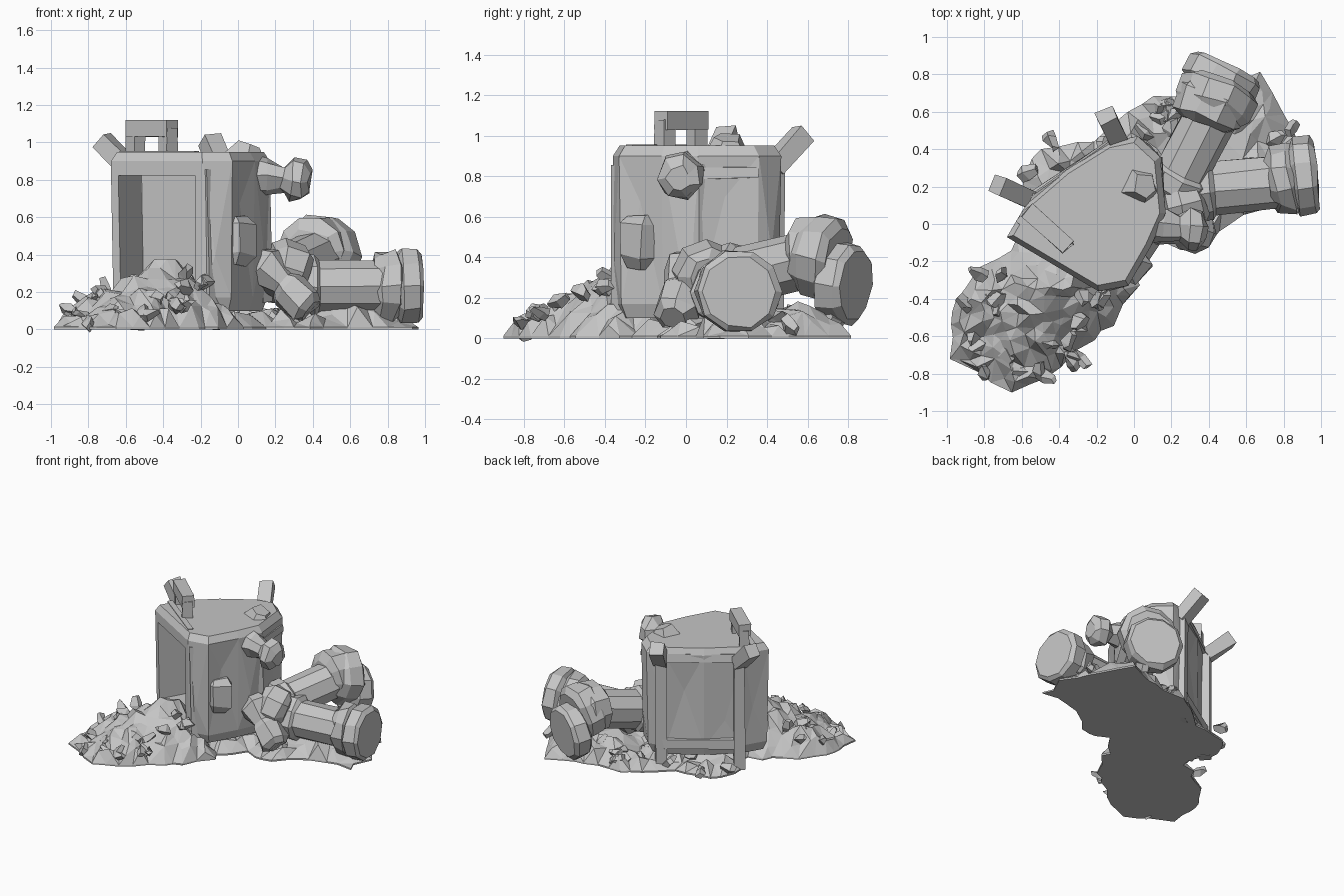
import bpy, bmesh, math, random
from mathutils import Vector
from mathutils.geometry import delaunay_2d_cdt

random.seed(4)
if "Cube" in bpy.data.objects:
    bpy.data.objects.remove(bpy.data.objects["Cube"])

stone = bpy.data.materials.new("plain_grey")
stone.use_nodes = True
GREY = (0.56, 0.56, 0.56, 1)
stone.diffuse_color = GREY
stone.node_tree.nodes["Principled BSDF"].inputs["Base Color"].default_value = GREY


def finish(bm, name):
    bmesh.ops.recalc_face_normals(bm, faces=bm.faces)
    mesh = bpy.data.meshes.new(name)
    bm.to_mesh(mesh)
    bm.free()
    mesh.materials.append(stone)
    obj = bpy.data.objects.new(name, mesh)
    bpy.context.collection.objects.link(obj)


def wobble(amount):
    return Vector([random.uniform(-amount, amount) for _ in range(3)])


def skin(bm, rings):
    for low, high in zip(rings, rings[1:]):
        for i in range(len(low)):
            j = (i + 1) % len(low)
            bm.faces.new((low[i], low[j], high[j], high[i]))
    bm.faces.new(rings[0][::-1])
    bm.faces.new(rings[-1])


def spun(name, a, b, profile, sides=9, rough=0.0, turn=0.0):
    """Faceted solid along a-b; profile holds (fraction along, radius)."""
    a, b = Vector(a), Vector(b)
    axis = (b - a).normalized()
    side = axis.cross(Vector((0, 0, 1)))
    side = side.normalized() if side.length > 0.05 else Vector((0.62, -0.78, 0))
    up = side.cross(axis)
    bm = bmesh.new()
    rings = []
    for t, r in profile:
        angles = [turn + math.tau * i / sides for i in range(sides)]
        rings.append([bm.verts.new(a.lerp(b, t) + r * (side * math.cos(q) + up * math.sin(q))
                                   + wobble(rough)) for q in angles])
    skin(bm, rings)
    finish(bm, name)


def beam(name, a, b, width, rough=0.0):
    r = width / math.sqrt(2)
    spun(name, a, b, [(0, r), (1, r)], 4, rough, math.pi / 4)


# Main housing: irregular prism with a chamfered top and a deep doorway
plan = [(-0.68, -0.07), (-0.19, -0.36), (-0.03, -0.33), (0.09, -0.12), (0.17, 0.06),
        (0.14, 0.36), (0.02, 0.47), (-0.12, 0.44), (-0.36, 0.29), (-0.58, 0.1)]
middle = Vector((-0.24, 0.04))
bm = bmesh.new()
rings = []
for z, s in ((0.1, 0.9), (0.17, 0.97), (0.9, 1), (0.95, 0.92)):
    flat = [middle + (Vector(p) - middle) * s for p in plan]
    rings.append([bm.verts.new((p.x, p.y, z)) for p in flat])
skin(bm, rings)
bmesh.ops.recalc_face_normals(bm, faces=bm.faces)
tall = [f for f in bm.faces if abs(f.normal.z) < 0.2 and 0.4 < f.calc_center_median().z < 0.7]
door = min(tall, key=lambda f: f.normal.dot(Vector((0.5, 0.86, 0))))
# Dented side walls
for wall in [f for f in tall if f != door and f.calc_area() > 0.08]:
    dent = bmesh.ops.poke(bm, faces=[wall])["verts"][0]
    dent.co += wobble(0.02) + Vector((0, 0, random.uniform(-0.2, 0.2)))
bmesh.ops.inset_region(bm, faces=[door], thickness=0.065)
for v in door.verts:
    v.co.z -= 0.03 if v.co.z > 0.5 else 0
bmesh.ops.inset_region(bm, faces=[door], thickness=0.001, depth=-0.24)
finish(bm, "housing")

# Slabs and pouch on the walls
beam("front_corner_post", (-0.15, -0.31, 0.02), (-0.15, -0.31, 0.86), 0.09, 0.012)
spun("wall_pouch", (-0.03, -0.22, 0.35), (-0.02, -0.21, 0.61),
     [(0, 0.08), (0.2, 0.12), (0.85, 0.11), (1, 0.07)], 5, 0.012, 0.5)
beam("wall_ledge", (0.14, 0.09, 0.82), (0.12, 0.35, 0.82), 0.06, 0.008)
beam("wall_side_rib", (0.14, 0.06, 0.15), (0.14, 0.06, 0.86), 0.06, 0.012)
spun("lid_knob", (0.04, 0.2, 0.92), (0.06, 0.2, 0.99), [(0, 0.11), (1, 0.07)], 5, 0.01)
beam("lid_seam", (-0.62, 0.03, 0.935), (-0.22, -0.28, 0.935), 0.04)

# Back poles: vertical posts with outward leaning tops
for label, base, tip in (("right", (-0.56, 0.13), (-0.73, 0.21)),
                         ("left", (-0.08, 0.43), (-0.15, 0.58))):
    beam(label + "_back_post", (*base, 0.0), (*base, 0.9), 0.08, 0.006)
    beam(label + "_back_pole", (*base, 0.84), (*tip, 1.01), 0.1, 0.006)
beam("back_lower_band", (-0.54, 0.14, 0.2), (-0.1, 0.43, 0.2), 0.07, 0.01)
beam("back_upper_band", (-0.54, 0.13, 0.87), (-0.1, 0.43, 0.87), 0.06, 0.01)

# Top handle: arch of three beams
ends = [Vector((-0.55, 0.055, 0.92)), Vector((-0.375, -0.105, 0.92))]
rise = Vector((0, 0, 0.155))
for label, foot in zip(("right", "left"), ends):
    beam(label + "_handle_leg", foot, foot + rise, 0.075, 0.004)
reach = (ends[1] - ends[0]) * 0.12
beam("handle_bar", ends[0] + rise - reach, ends[1] + rise + reach, 0.09, 0.004)

# Side knob on a short neck, and the slumped lower limb
spun("side_knob", (0.06, 0.0, 0.83), (0.385, -0.035, 0.79),
     [(0, 0.1), (0.3, 0.09), (0.56, 0.07), (0.72, 0.115), (0.9, 0.105), (1, 0.06)], 7, 0.012)
spun("slumped_limb", (0.1, 0.02, 0.38), (0.39, -0.06, 0.1),
     [(0, 0.07), (0.15, 0.12), (0.5, 0.085), (0.6, 0.11), (0.9, 0.11), (1, 0.07)], 7, 0.012)
spun("limb_joint", (0.16, 0.08, 0.36), (0.36, 0.12, 0.3),
     [(0, 0.1), (0.3, 0.16), (0.8, 0.15), (1, 0.1)], 8, 0.015)

# Two fallen cylinders with collars and wide end caps
shaft = [(0, 0.12), (0.1, 0.17), (0.26, 0.17), (0.3, 0.145), (1, 0.145)]
collar = [(0, 0.13), (0.2, 0.185), (0.75, 0.195), (1, 0.16)]
ankle = [(0, 0.17), (0.25, 0.21), (0.8, 0.215), (1, 0.17)]
cap = [(0, 0.16), (0.2, 0.208), (0.8, 0.208), (1, 0.18)]
spun("first_cylinder", (0.27, 0.18, 0.23), (0.8, 0.23, 0.23), shaft, 9, 0.005)
spun("first_collar", (0.72, 0.23, 0.24), (0.87, 0.25, 0.24), collar, 10, 0.018)
spun("first_cap", (0.84, 0.25, 0.23), (0.98, 0.265, 0.23), cap, 10, 0.008)
spun("second_cylinder", (0.19, 0.15, 0.28), (0.42, 0.6, 0.39), shaft, 9, 0.005)
spun("second_collar", (0.37, 0.53, 0.41), (0.45, 0.73, 0.41), collar, 10, 0.014)
spun("second_ankle", (0.4, 0.58, 0.42), (0.47, 0.75, 0.38), ankle, 10, 0.012)
spun("second_cap", (0.43, 0.7, 0.28), (0.5, 0.84, 0.26), cap, 10, 0.008)


# Rubble heaps: jagged triangulated mounds with flat undersides
def heap(name, outline, height, count, rough):
    edge = []
    for i, p in enumerate(outline):
        p, q = Vector(p), Vector(outline[(i + 1) % len(outline)])
        steps = max(1, int((q - p).length / 0.08))
        for k in range(steps):
            edge.append(p.lerp(q, k / steps) + wobble(0.036).xy)
    n = len(edge)
    xs, ys = [p.x for p in edge], [p.y for p in edge]
    inner = []
    for _ in range(count * 12):
        c = Vector((random.uniform(min(xs), max(xs)), random.uniform(min(ys), max(ys))))
        if len(inner) < count and all((c - o).length > 0.042 for o in inner + edge):
            inner.append(c)
    pts, _, faces, *_ = delaunay_2d_cdt(edge + inner, [], [list(range(n))], 1, 1e-5)
    bm = bmesh.new()
    verts = []
    for p in pts:
        rim = min((p - e).length for e in edge)
        lift = min(height(p), 0.03 + rim * 1.1) + random.uniform(-rough, rough)
        verts.append(bm.verts.new((p.x, p.y, 0.012 if rim < 1e-4 else max(0.02, lift))))
    for f in faces:
        bm.faces.new([verts[i] for i in f])
    bmesh.ops.delete(bm, geom=[v for v in verts if not v.link_faces], context="VERTS")
    rim_edges = [e for e in bm.edges if e.is_boundary]
    made = bmesh.ops.extrude_edge_only(bm, edges=rim_edges)["geom"]
    for v in made:
        if isinstance(v, bmesh.types.BMVert):
            v.co.z = 0.0
    bmesh.ops.holes_fill(bm, edges=[e for e in made if isinstance(e, bmesh.types.BMEdge)], sides=0)
    finish(bm, name)


def spill_height(p):
    return min(0.37, 0.44 * max(0.0, 1 - (p - Vector((-0.38, -0.22))).length / 0.76))


def bed_height(p):
    return 0.07 + 0.12 * max(0.0, 1 - (p - Vector((0.5, 0.42))).length / 0.4)


spill = [(-0.42, 0.08), (-0.66, -0.15), (-0.8, -0.24), (-0.95, -0.4), (-0.96, -0.72),
         (-0.84, -0.82), (-0.64, -0.9), (-0.48, -0.83), (-0.3, -0.71), (-0.15, -0.6),
         (-0.08, -0.42), (0.0, -0.33), (-0.1, 0.02)]
heap("doorway_rubble", spill, spill_height, 230, 0.04)
bed = [(-0.5, 0.0), (-0.2, -0.12), (0.0, -0.3), (0.14, -0.12), (0.4, -0.12), (0.6, 0.05),
       (0.9, 0.1), (0.93, 0.3), (0.86, 0.52), (0.68, 0.78), (0.5, 0.74), (0.12, 0.69),
       (-0.04, 0.58), (-0.2, 0.46), (-0.46, 0.41), (-0.58, 0.24)]
heap("ground_rubble", bed, bed_height, 240, 0.04)

# Flat shards: some lying at the rims, some poking out of the heaps
for i in range(44):
    rim, core, height = ((spill[2:12], (-0.45, -0.42), spill_height) if i % 2
                         else (bed[3:], (0.3, 0.35), bed_height))
    spot = Vector(random.choice(rim)).lerp(Vector(core), random.uniform(0.0, 0.6)) + wobble(0.04).xy
    base = Vector((*spot, max(0.04, height(spot) * 0.9)))
    lean = Vector((random.uniform(-1, 1), random.uniform(-1, 1), 0.3)).normalized() * 0.05
    spun("loose_shard", base - lean, base + lean, [(0, 0.025), (0.4, 0.04), (1, 0.02)], 4, 0.012)
